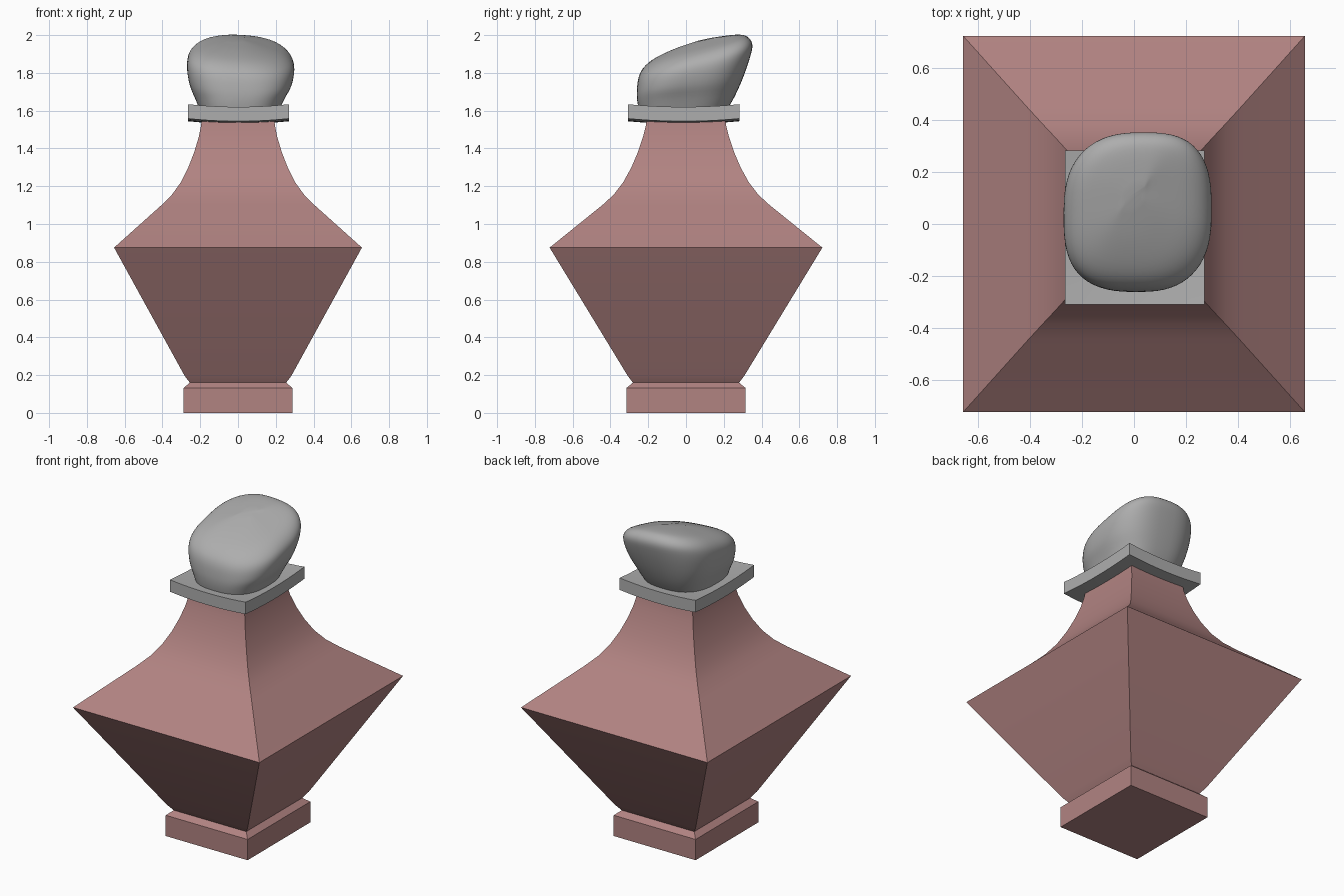
import bpy, bmesh, math

if "Cube" in bpy.data.objects:
    bpy.data.objects.remove(bpy.data.objects["Cube"])


def finish(bm, name, angle, mat):
    bmesh.ops.recalc_face_normals(bm, faces=bm.faces)
    me = bpy.data.meshes.new(name)
    bm.to_mesh(me)
    bm.free()
    ob = bpy.data.objects.new(name, me)
    bpy.context.collection.objects.link(ob)
    me.materials.append(mat)
    bpy.ops.object.select_all(action='DESELECT')
    ob.select_set(True)
    bpy.context.view_layer.objects.active = ob
    bpy.ops.object.shade_smooth_by_angle(angle=math.radians(angle))
    return ob


def loft(rings):
    """Skin a stack of closed point rings and cap both ends."""
    bm = bmesh.new()
    loops = [[bm.verts.new(p) for p in ring] for ring in rings]
    n = len(loops[0])
    for a, b in zip(loops, loops[1:]):
        for i in range(n):
            j = (i + 1) % n
            bm.faces.new((a[i], a[j], b[j], b[i]))
    bm.faces.new(loops[0][::-1])
    bm.faces.new(loops[-1])
    return bm


def material(name, *rgb):
    mat = bpy.data.materials.new(name)
    mat.diffuse_color = (*rgb, 1)
    mat.use_nodes = True
    mat.node_tree.nodes["Principled BSDF"].inputs["Base Color"].default_value = mat.diffuse_color
    return mat


pink = material("dusty_pink", .44, .227, .222)
grey = material("mid_grey", .42, .42, .42)

# Four-sided bottle body: half width, half depth, height
profile = [(.288, .315, 0), (.288, .315, .132), (.255, .281, .16),
           (.283, .309, .197), (.656, .722, .875), (.405, .443, 1.1),
           (.35, .383, 1.155), (.303, .333, 1.22), (.263, .289, 1.3),
           (.232, .255, 1.38), (.208, .228, 1.46), (.196, .213, 1.52),
           (.19, .206, 1.57)]
finish(loft([[(-x, -y, z), (x, -y, z), (x, y, z), (-x, y, z)]
             for x, y, z in profile]), "bottle_body", 28, pink)

# Slightly dished square collar
bm = bmesh.new()
bmesh.ops.create_grid(bm, x_segments=10, y_segments=10, size=1)
for v in bm.verts:
    u, w = v.co.x, v.co.y
    v.co = (.003 + .267 * u, -.013 + .295 * w, 1.606 + .014 * (u * u + w * w))
ext = bmesh.ops.extrude_face_region(bm, geom=bm.faces[:], use_keep_orig=True)
low = [g for g in ext["geom"] if isinstance(g, bmesh.types.BMVert)]
bmesh.ops.translate(bm, verts=low, vec=(0, 0, -.076))
finish(bm, "stopper_collar", 30, grey)


# Pebble-like stopper: rounded-square rings that tilt upward to the back
def pebble_ring(x0, x1, y0, y1, zf, zb, n=64, power=.73):
    pts = []
    for i in range(n):
        a = 2 * math.pi * i / n
        c, s = math.cos(a), math.sin(a)
        u = math.copysign(abs(c) ** power, c)
        w = math.copysign(abs(s) ** power, s)
        x = (x0 + x1) / 2 + (x1 - x0) / 2 * u
        top = max(0, min(1, (zb - 1.7) / .3))
        pts.append((x + .03 * w * abs(w) * top,
                    (y0 + y1) / 2 + (y1 - y0) / 2 * w,
                    (zf + zb) / 2 + (zb - zf) / 2 * w - .07 * x * top))
    return pts


# Key rings: x min, x max, y min, y max, front height, back height
keys = [(-.195, .21, -.245, .205, 1.585, 1.585),
        (-.225, .245, -.258, .255, 1.65, 1.67),
        (-.257, .283, -.26, .30, 1.71, 1.77),
        (-.27, .298, -.25, .338, 1.78, 1.88),
        (-.255, .28, -.222, .351, 1.83, 1.95),
        (-.205, .225, -.165, .325, 1.875, 1.99),
        (-.12, .12, -.06, .27, 1.925, 2.0),
        (-.03, .03, .06, .15, 1.968, 1.987)]


def spline(p, q, r, s, t):
    return [.5 * (2 * b + (c - a) * t + (2 * a - 5 * b + 4 * c - d) * t * t
                  + (3 * b - a - 3 * c + d) * t ** 3)
            for a, b, c, d in zip(p, q, r, s)]


rings = []
padded = [keys[0]] + keys + [keys[-1]]
for k in range(len(keys) - 1):
    rings += [pebble_ring(*spline(*padded[k:k + 4], t / 4)) for t in range(4)]
rings.append(pebble_ring(*keys[-1]))
finish(loft(rings), "stopper_knob", 50, grey)
